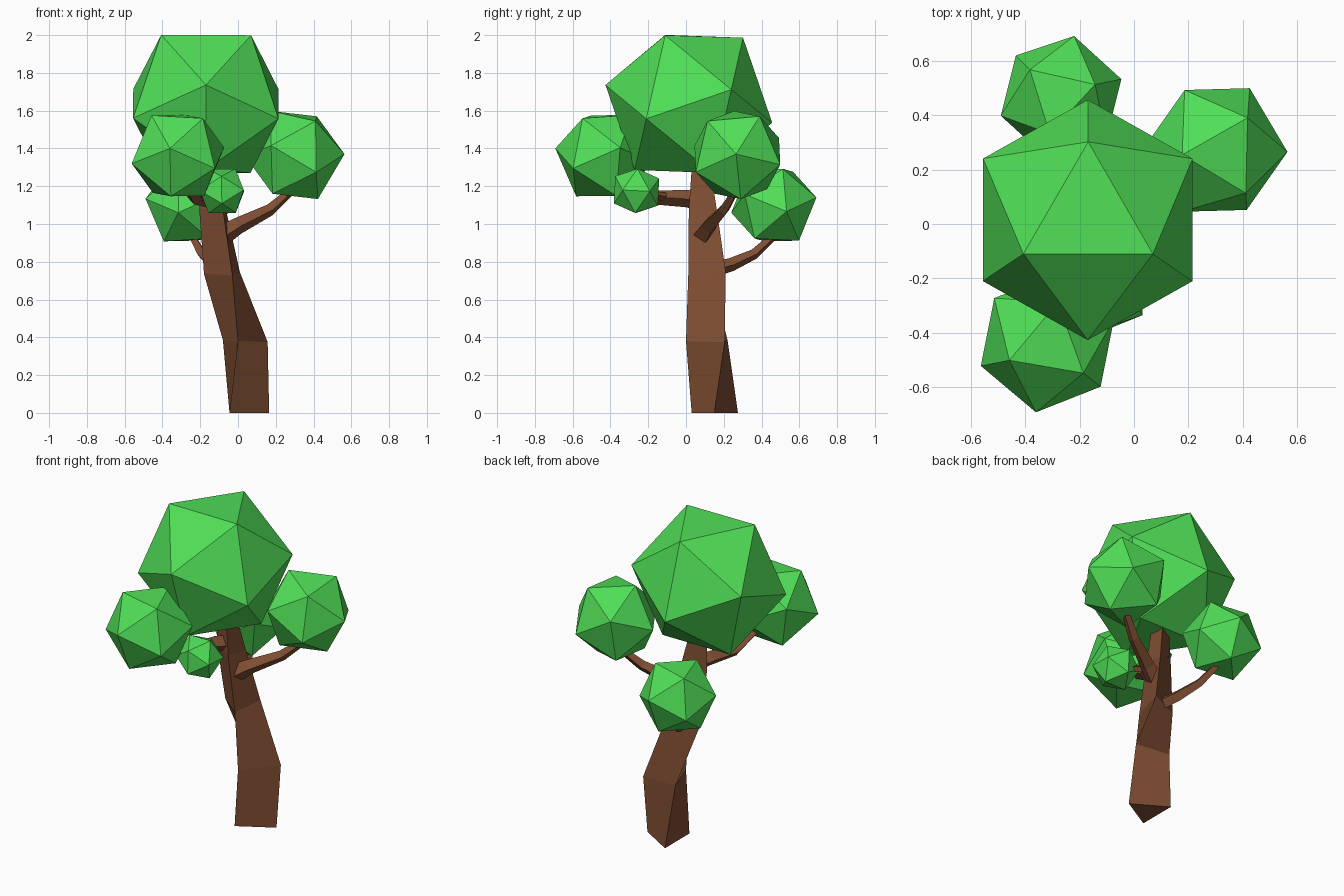
import bpy, bmesh, math
from mathutils import Vector, Matrix

if "Cube" in bpy.data.objects:
    bpy.data.objects.remove(bpy.data.objects["Cube"])


def material(name, rgb):
    m = bpy.data.materials.new(name)
    m.diffuse_color = (*rgb, 1)
    m.use_nodes = True
    m.node_tree.nodes["Principled BSDF"].inputs["Base Color"].default_value = m.diffuse_color
    return m


GREEN = material("leaf green", (0.08, 0.73, 0.095))
BROWN = material("bark brown", (0.22, 0.077, 0.033))


def finish(bm, name, mat):
    bmesh.ops.recalc_face_normals(bm, faces=bm.faces)
    me = bpy.data.meshes.new(name)
    bm.to_mesh(me)
    bm.free()
    me.materials.append(mat)
    ob = bpy.data.objects.new(name, me)
    bpy.context.collection.objects.link(ob)
    return ob


def foliage(name, center, radius, corner, neighbour):
    """Icosahedron turned so one corner and an adjacent corner face given points."""
    c = Vector(center)
    z = (Vector(corner) - c).normalized()
    x = Vector(neighbour) - c
    x = (x - z * x.dot(z)).normalized()
    y = z.cross(x)
    turn = Matrix((x, y, z)).transposed().to_4x4()
    bm = bmesh.new()
    bmesh.ops.create_icosphere(bm, subdivisions=1, radius=radius,
                               matrix=Matrix.Translation(c) @ turn)
    finish(bm, name, GREEN)


def loft(name, rings):
    """Skin a list of equal-sized rings and cap both ends."""
    bm = bmesh.new()
    loops = [[bm.verts.new(p) for p in r] for r in rings]
    n = len(loops[0])
    for a, b in zip(loops, loops[1:]):
        for i in range(n):
            j = (i + 1) % n
            bm.faces.new((a[i], a[j], b[j], b[i]))
    bm.faces.new(loops[0])
    bm.faces.new(loops[-1])
    finish(bm, name, BROWN)


def branch(name, path, radii, sides=4):
    pts = [Vector(p) for p in path]
    rings = []
    for i, (p, r) in enumerate(zip(pts, radii)):
        d = (pts[min(i + 1, len(pts) - 1)] - pts[max(i - 1, 0)]).normalized()
        u = d.cross(Vector((0, 0, 1))).normalized()
        v = u.cross(d)
        rings.append([p + r * (u * math.cos(t) + v * math.sin(t))
                      for t in (2 * math.pi * k / sides for k in range(sides))])
    loft(name, rings)


# Twisting three-sided trunk
loft("trunk", [
    [(-0.045, 0.03, 0), (0.165, 0.15, 0), (-0.045, 0.275, 0)],
    [(0.0, 0.0, 0.38), (0.157, 0.205, 0.375), (-0.08, 0.22, 0.385)],
    [(-0.03, 0.012, 0.73), (0.01, 0.21, 0.745), (-0.18, 0.13, 0.735)],
    [(-0.08, 0.015, 1.08), (-0.06, 0.165, 1.06), (-0.205, 0.085, 1.08)],
    [(-0.11, 0.035, 1.36), (-0.12, 0.12, 1.36), (-0.2, 0.07, 1.36)],
])

# Branches reaching into the leaf clusters
branch("right_branch", [(-0.08, 0.09, 0.94), (0.0, 0.12, 0.99), (0.17, 0.20, 1.075),
                        (0.30, 0.27, 1.19)], (0.055, 0.045, 0.032, 0.02))
branch("back_branch", [(-0.09, 0.15, 0.76), (-0.13, 0.24, 0.785), (-0.19, 0.36, 0.84),
                       (-0.25, 0.48, 0.95)], (0.04, 0.036, 0.028, 0.02))
branch("left_branch", [(-0.13, 0.08, 1.12), (-0.17, 0.0, 1.135), (-0.23, -0.16, 1.14),
                       (-0.29, -0.36, 1.25)], (0.05, 0.046, 0.038, 0.02))
branch("front_twig", [(-0.2, -0.1, 1.14), (-0.1, -0.24, 1.17)], (0.025, 0.015))

# Leaf clusters
foliage("crown", (-0.17, 0.015, 1.636), 0.4526, (-0.17, -0.426, 1.736), (0.07, -0.11, 2.0))
foliage("left_leaves", (-0.318, -0.435, 1.362), 0.263, (-0.36, -0.69, 1.40), (-0.565, -0.525, 1.32))
foliage("right_leaves", (0.30, 0.272, 1.365), 0.264, (0.565, 0.265, 1.37), (0.42, 0.39, 1.57))
foliage("back_leaves", (-0.268, 0.465, 1.10), 0.234, (-0.22, 0.69, 1.14), (-0.147, 0.515, 1.285))
foliage("small_front_leaves", (-0.085, -0.262, 1.175), 0.137, (0.03, -0.335, 1.18), (-0.02, -0.25, 1.30))
